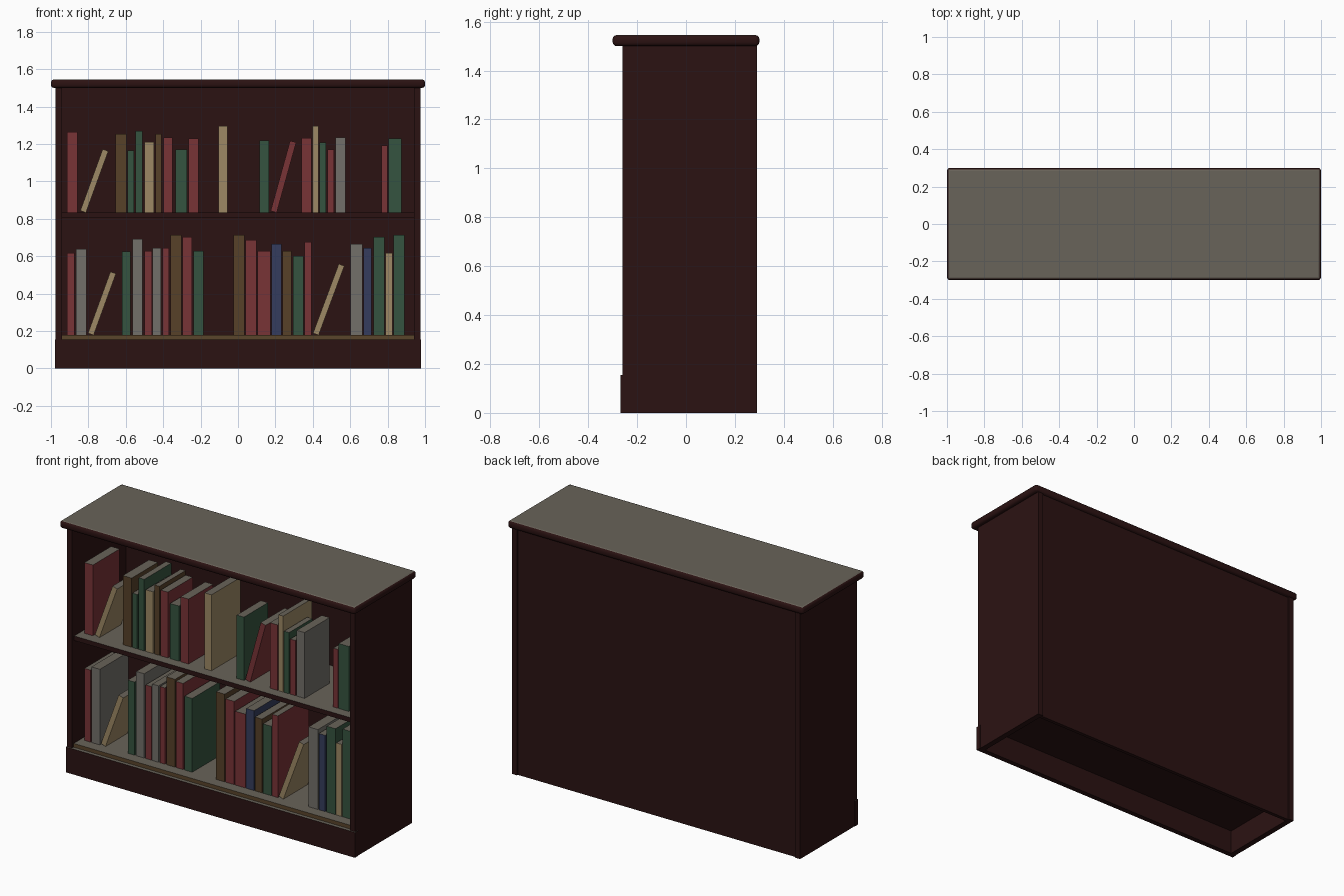
import bpy, bmesh, math
from mathutils import Matrix, Vector

if "Cube" in bpy.data.objects:
    bpy.data.objects.remove(bpy.data.objects["Cube"])

COLOURS = {
    "dark_wood": (0.024, 0.006, 0.006),
    "dust": (0.140, 0.125, 0.100),
    "worn_edge": (0.100, 0.058, 0.024),
    "red": (0.190, 0.033, 0.037),
    "green": (0.036, 0.088, 0.050),
    "blue": (0.035, 0.046, 0.110),
    "brown": (0.095, 0.053, 0.022),
    "tan": (0.340, 0.250, 0.130),
    "grey": (0.170, 0.160, 0.143),
}
MATS = {}
for name, c in COLOURS.items():
    MATS[name] = bpy.data.materials.new(name)
    MATS[name].diffuse_color = (*c, 1)


def box(name, lo, hi, colour, top="dust", front=None, bevel=0.0, matrix=None):
    """Box from corner to corner; upward faces get the top colour."""
    lo, hi = Vector(lo), Vector(hi)
    bm = bmesh.new()
    bmesh.ops.create_cube(bm, size=1)
    for v in bm.verts:
        v.co = Vector([(lo[i] + hi[i]) / 2 + v.co[i] * (hi[i] - lo[i]) for i in range(3)])
    if bevel:
        bmesh.ops.bevel(bm, geom=bm.edges[:], offset=bevel, segments=3,
                        profile=0.5, affect='EDGES')
    if matrix:
        bm.transform(matrix)
    bm.normal_update()
    for f in bm.faces:
        if f.normal.z > 0.85:
            f.material_index = 1
        elif front and f.normal.y < -0.85:
            f.material_index = 2
    me = bpy.data.meshes.new(name)
    bm.to_mesh(me)
    bm.free()
    for m in (colour, top, front or colour):
        me.materials.append(MATS[m])
    ob = bpy.data.objects.new(name, me)
    bpy.context.collection.objects.link(ob)
    return ob


# Case
W = "dark_wood"
top = box("top_board", (-1, -0.30, 1.50), (1, 0.30, 1.545), W, bevel=0.016)
for p in top.data.polygons:
    p.use_smooth = p.normal.z < 0.99 and p.area < 0.1
for side, s in (("left", -1), ("right", 1)):
    xs = sorted((s * 0.94, s * 0.975))
    box(side + "_side", (xs[0], -0.26, 0), (xs[1], 0.29, 1.502), W, top=W)
box("back_panel", (-0.94, 0.26, 0), (0.94, 0.282, 1.502), W, top=W)
box("plinth", (-0.978, -0.267, 0), (0.978, -0.235, 0.155), W)
box("bottom_shelf", (-0.94, -0.245, 0.15), (0.94, 0.26, 0.178), W, front="worn_edge")
box("middle_shelf", (-0.94, -0.24, 0.805), (0.94, 0.26, 0.833), W)

# Books: left x, right x, top z (hundredths), colour
UPPER = [
    (-91.5, -85.7, 126.5, "red"), (-65.5, -59.5, 125.5, "brown"),
    (-59, -55.7, 116.5, "green"), (-54.7, -51, 127, "green"),
    (-50, -45, 121, "tan"), (-44, -40.8, 125.5, "brown"),
    (-39.8, -35, 123.5, "red"), (-33.5, -27.4, 117, "green"),
    (-26.4, -21, 123, "red"), (-10.3, -5.5, 129.7, "tan"),
    (11.6, 16.5, 122, "green"), (34, 39.3, 123.3, "red"),
    (39.8, 43, 129.7, "tan"), (43.6, 47, 120.7, "green"),
    (47.8, 51.2, 117, "red"), (52.2, 57.5, 123.5, "grey"),
    (76.8, 80, 119.2, "red"), (80.5, 87.4, 123, "green"),
]
LOWER = [
    (-91.5, -87.3, 61.8, "red"), (-86.7, -81, 64, "grey"),
    (-62.1, -57.5, 62.5, "green"), (-56.4, -51, 69.3, "grey"),
    (-50, -46.1, 62.8, "red"), (-45.6, -41.3, 64.5, "grey"),
    (-40.3, -37, 64.4, "red"), (-36, -30.1, 71.5, "brown"),
    (-29.6, -24.7, 70.4, "red"), (-23.8, -18.5, 62.9, "green"),
    (-2.3, 3.5, 71.4, "brown"), (4.1, 9.9, 68.7, "red"),
    (10.5, 17.4, 62.9, "red"), (18, 23.3, 66.6, "blue"),
    (23.9, 28.7, 62.9, "brown"), (29.3, 35, 60.2, "green"),
    (35.6, 39.4, 67.7, "red"), (60.2, 66.5, 66.6, "grey"),
    (67.1, 71.4, 64.4, "blue"), (72.5, 78.4, 70.3, "green"),
    (78.9, 82.6, 61.8, "tan"), (83.2, 89, 71.4, "green"),
]
FRONT = -0.178
for row, books, z in (("upper", UPPER, 0.833), ("lower", LOWER, 0.178)):
    for i, (a, b, h, col) in enumerate(books):
        depth = 0.6 * (h / 100 - z)
        box(f"book_{row}_{i + 1}", (a / 100, FRONT, z),
            (b / 100, FRONT + depth, h / 100), col)

# Leaning books: foot x, shelf z, lean in degrees, length, thickness, colour
LEANING = [
    (-0.813, 0.833, 20, 0.35, 0.032, "tan"),
    (0.207, 0.833, 15.5, 0.39, 0.034, "red"),
    (-0.772, 0.178, 20, 0.35, 0.032, "tan"),
    (0.431, 0.178, 20.4, 0.395, 0.032, "tan"),
]
for i, (x, z, lean, length, t, col) in enumerate(LEANING):
    m = Matrix.Translation((x, FRONT, z)) @ Matrix.Rotation(math.radians(lean), 4, 'Y')
    box(f"leaning_book_{i + 1}", (-t, 0, 0), (0, 0.6 * length, length), col, matrix=m)

for m in bpy.data.materials:
    if m.users and not m.is_grease_pencil:
        m.use_nodes = True
        m.node_tree.nodes["Principled BSDF"].inputs["Base Color"].default_value = m.diffuse_color
